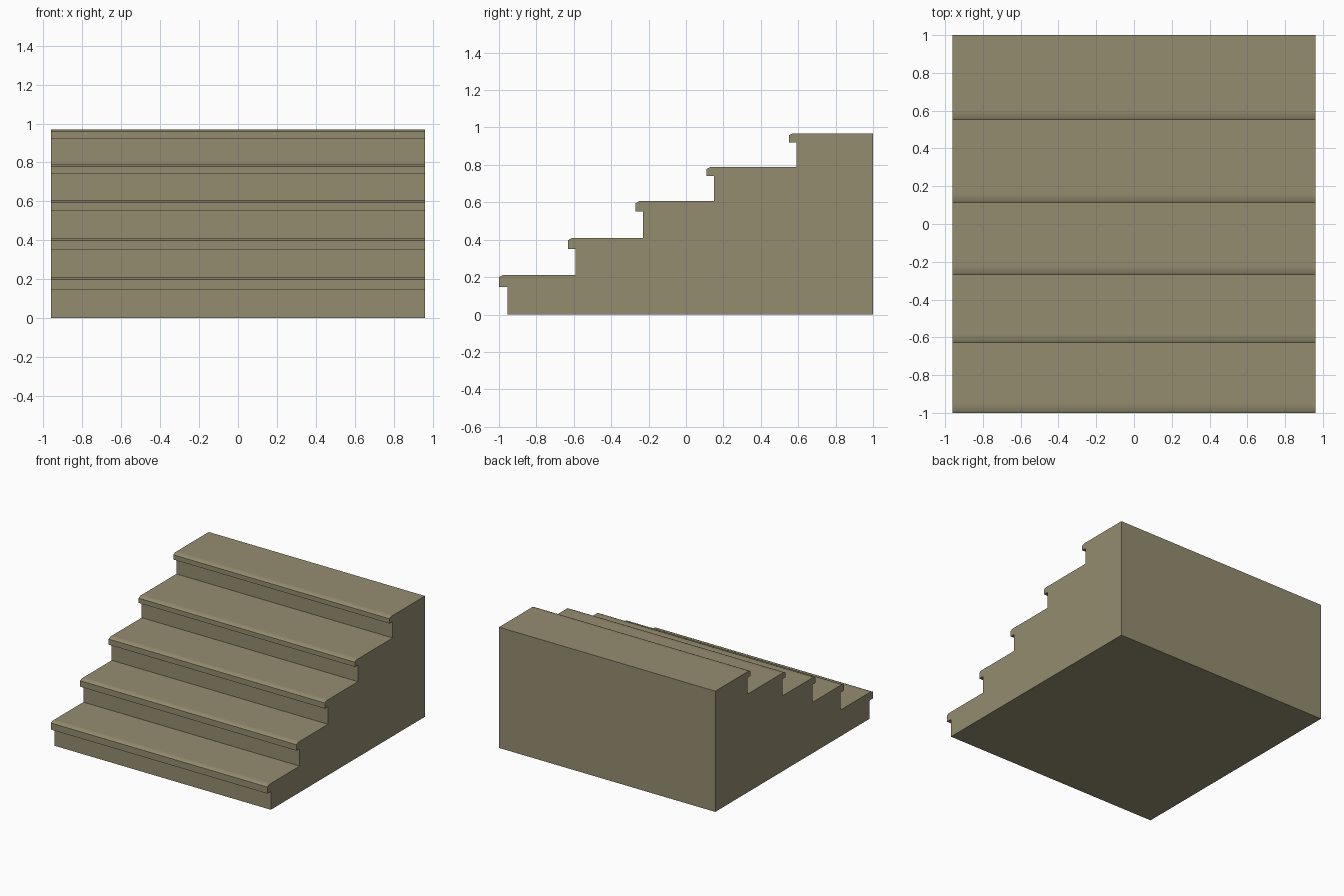
import bpy
import bmesh
import math

if "Cube" in bpy.data.objects:
    bpy.data.objects.remove(bpy.data.objects["Cube"])

HALF_W = 0.96
BACK = 1.0

# Each step: nosing front y, riser y, nosing underside z, tread z
STEPS = [
    (-1.00, -0.955, 0.147, 0.211),
    (-0.63, -0.59, 0.350, 0.409),
    (-0.27, -0.23, 0.550, 0.606),
    (0.11, 0.15, 0.740, 0.789),
    (0.55, 0.59, 0.920, 0.969),
]

stone = bpy.data.materials.new("tan_stone")
stone.diffuse_color = (0.30, 0.265, 0.162, 1.0)
stone.use_nodes = True
stone.node_tree.nodes["Principled BSDF"].inputs["Base Color"].default_value = stone.diffuse_color

# Side profile: riser, overhanging nosing with eased edge, tread
profile = [(STEPS[0][1], 0.0)]
for i, (front, riser, under, top) in enumerate(STEPS):
    if i:
        profile.append((riser, STEPS[i - 1][3]))
    profile += [(riser, under), (front, under), (front, top - 0.011),
                (front + 0.02, top), (front + 0.05, top)]
profile += [(BACK, STEPS[-1][3]), (BACK, 0.0)]

# Extrude the profile across the width
bm = bmesh.new()
side = bm.faces.new([bm.verts.new((-HALF_W, y, z)) for y, z in profile])
ext = bmesh.ops.extrude_face_region(bm, geom=[side], use_keep_orig=True)
for v in ext["geom"]:
    if isinstance(v, bmesh.types.BMVert):
        v.co.x = HALF_W
bmesh.ops.recalc_face_normals(bm, faces=bm.faces)

# Smooth only the eased nosing edges
for f in bm.faces:
    f.smooth = True
for e in bm.edges:
    e.smooth = e.calc_face_angle(0.0) < math.radians(35)

mesh = bpy.data.meshes.new("staircase")
bm.to_mesh(mesh)
bm.free()
mesh.materials.append(stone)
stairs = bpy.data.objects.new("staircase", mesh)
bpy.context.collection.objects.link(stairs)
